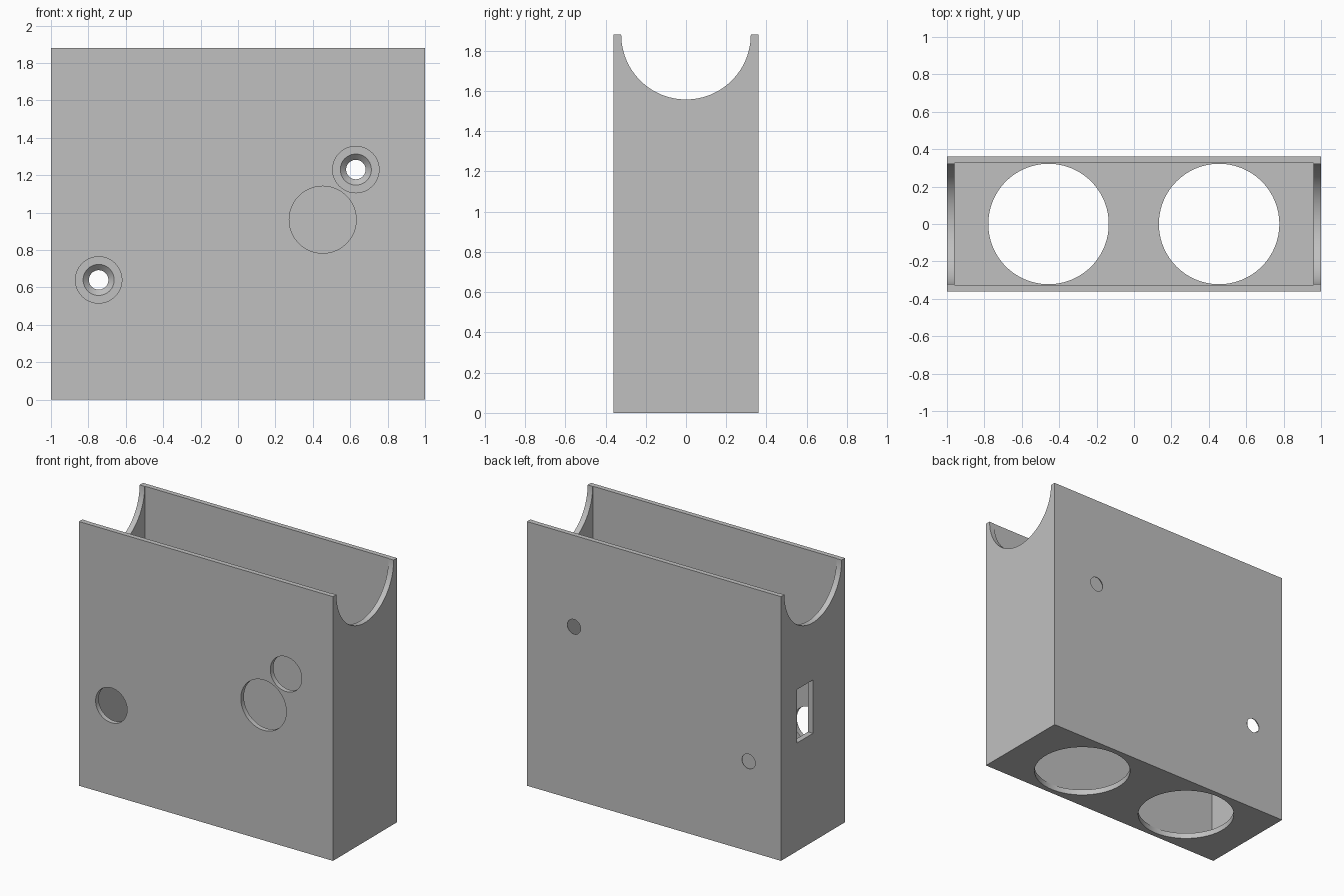
import bpy
from math import radians

if "Cube" in bpy.data.objects:
    bpy.data.objects.remove(bpy.data.objects["Cube"], do_unlink=True)

HALF_X, HALF_Y, HEIGHT = 1.0, 0.36, 1.88
WALL = 0.04
INNER_Y = 0.325
OVER = 0.03  # how far cutters reach past a wall


def box(name, low, high):
    """Axis-aligned box between two corners."""
    bpy.ops.mesh.primitive_cube_add(
        size=1, location=[(a + b) / 2 for a, b in zip(low, high)])
    ob = bpy.context.object
    ob.name = name
    ob.scale = [b - a for a, b in zip(low, high)]
    bpy.ops.object.transform_apply(location=True, rotation=True, scale=True)
    return ob


def cone(name, start, length, axis, r1, r2=None):
    """Cylinder or cone growing from start along +x, +y or +z."""
    rot = {"x": (0, radians(90), 0), "y": (radians(-90), 0, 0), "z": (0, 0, 0)}[axis]
    loc = list(start)
    loc["xyz".index(axis)] += length / 2
    bpy.ops.mesh.primitive_cone_add(
        vertices=96, radius1=r1, radius2=r1 if r2 is None else r2,
        depth=length, location=loc, rotation=rot)
    ob = bpy.context.object
    ob.name = name
    bpy.ops.object.transform_apply(location=True, rotation=True, scale=True)
    return ob


def cut(target, cutter):
    """Subtract the cutter from the target and discard it."""
    mod = target.modifiers.new(cutter.name, 'BOOLEAN')
    mod.operation = 'DIFFERENCE'
    mod.solver = 'EXACT'
    mod.object = cutter
    bpy.context.view_layer.objects.active = target
    bpy.ops.object.modifier_apply(modifier=mod.name)
    bpy.data.objects.remove(cutter, do_unlink=True)


# Open-topped shell
body = box("housing", (-HALF_X, -HALF_Y, 0), (HALF_X, HALF_Y, HEIGHT))
cut(body, box("cavity", (-HALF_X + WALL, -INNER_Y, WALL),
              (HALF_X - WALL, INNER_Y, HEIGHT + 0.5)))

# Half-round cradle across both end walls
cut(body, cone("cradle", (-1.2, 0, HEIGHT), 2.4, "x", 0.322))

# Two round openings in the floor
for x in (-0.457, 0.455):
    cut(body, cone("floor_opening", (x, 0, -OVER), WALL + 2 * OVER, "z", 0.322))

# Screw access holes in the front, countersunk screw holes in the back
for x, z in ((0.63, 1.23), (-0.745, 0.64)):
    cut(body, cone("access_hole", (x, -HALF_Y - OVER, z), 0.1, "y", 0.124))
    cut(body, cone("screw_hole", (x, INNER_Y - OVER, z), 0.1, "y", 0.052))
    cut(body, cone("countersink", (x, INNER_Y - OVER, z), 0.065, "y", 0.113, 0.048))

# Large button hole in the front
cut(body, cone("button_hole", (0.453, -HALF_Y - OVER, 0.962), 0.1, "y", 0.179))

# Rectangular slot in one end wall
cut(body, box("slot", (-HALF_X - OVER, 0, 0.77), (-HALF_X + WALL + OVER, 0.18, 1.15)))

# Plain grey finish
grey = bpy.data.materials.new("plain grey")
grey.use_nodes = True
colour = (0.53, 0.53, 0.53, 1)
grey.diffuse_color = colour
grey.node_tree.nodes["Principled BSDF"].inputs["Base Color"].default_value = colour
body.data.materials.clear()
body.data.materials.append(grey)
for face in body.data.polygons:
    face.material_index = 0

bpy.ops.object.select_all(action='DESELECT')
body.select_set(True)
bpy.context.view_layer.objects.active = body
bpy.ops.object.shade_smooth_by_angle(angle=radians(30))
